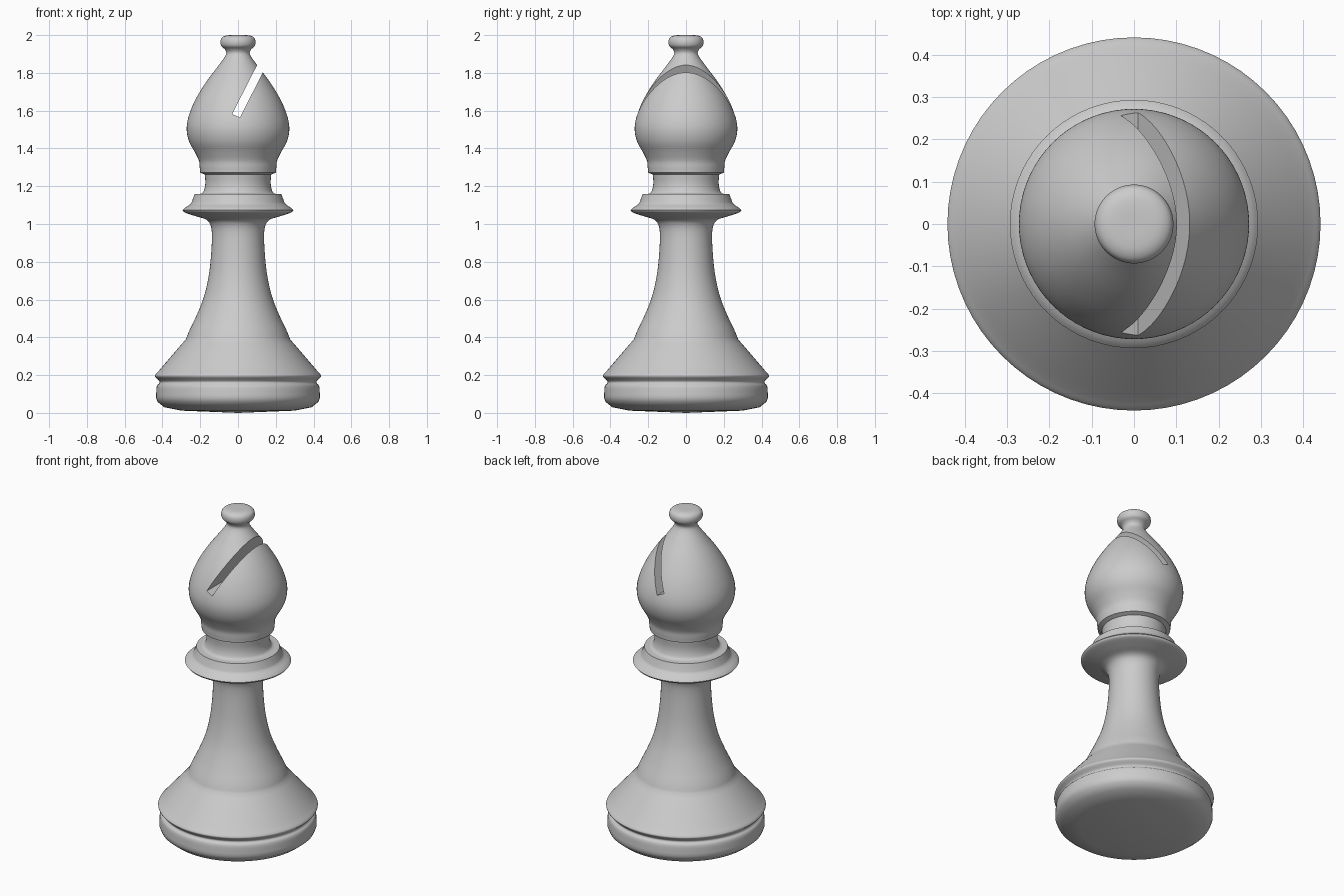
import bpy, bmesh, math
from mathutils import Vector

cube = bpy.data.objects.get("Cube")
if cube:
    bpy.data.objects.remove(cube)

SIDES = 72

# Profile sections as (radius, height); corners stay crisp where sections meet
foot = [(0, 0), (.3, .012), (.39, .03), (.425, .058), (.434, .08)]
plinth = [(.434, .08), (.43, .14), (.416, .158), (.418, .17), (.438, .19),
          (.438, .202), (.42, .222)]
skirt = [(.42, .222), (.345, .31), (.276, .39)]
stem = [(.276, .39), (.258, .435), (.222, .51), (.182, .61), (.156, .72),
        (.143, .83), (.138, .94), (.146, .995), (.17, 1.024), (.22, 1.04),
        (.28, 1.06), (.293, 1.073)]
collar = [(.293, 1.073), (.28, 1.086), (.252, 1.106), (.242, 1.125), (.23, 1.158)]
neck = [(.23, 1.158), (.192, 1.162), (.178, 1.185), (.173, 1.22), (.176, 1.262)]
head = [(.2, 1.272), (.203, 1.3), (.207, 1.335), (.228, 1.38), (.256, 1.43),
        (.27, 1.48), (.27, 1.53), (.255, 1.59), (.222, 1.665), (.17, 1.75),
        (.11, 1.83), (.073, 1.88), (.062, 1.905), (.07, 1.925), (.088, 1.942),
        (.093, 1.963), (.087, 1.984), (.068, 1.996), (.04, 2), (0, 2)]


def smooth_path(points, steps=4):
    """Catmull-Rom curve through the points, without the last one."""
    p = [Vector(q) for q in points]
    p = [2 * p[0] - p[1]] + p + [2 * p[-1] - p[-2]]
    out = []
    for a, b, c, d in zip(p, p[1:], p[2:], p[3:]):
        for i in range(steps):
            t = i / steps
            out.append(0.5 * (2 * b + (c - a) * t + (2 * a - 5 * b + 4 * c - d) * t**2
                              + (3 * b - a - 3 * c + d) * t**3))
    return out


def make_object(name, bm):
    mesh = bpy.data.meshes.new(name)
    bm.to_mesh(mesh)
    bm.free()
    obj = bpy.data.objects.new(name, mesh)
    bpy.context.collection.objects.link(obj)
    return obj


def lathe(name, path):
    bm = bmesh.new()
    rings = []
    for r, z in path:
        if r < 1e-4:
            rings.append([bm.verts.new((0, 0, z))] * SIDES)
        else:
            angles = [math.tau * i / SIDES for i in range(SIDES)]
            rings.append([bm.verts.new((r * math.cos(a), r * math.sin(a), z)) for a in angles])
    for low, high in zip(rings, rings[1:]):
        for i in range(SIDES):
            j = (i + 1) % SIDES
            bm.faces.new(dict.fromkeys((low[i], low[j], high[j], high[i])))
    bmesh.ops.recalc_face_normals(bm, faces=bm.faces)
    return make_object(name, bm)


# Turned body
path = [Vector(p) for p in foot[:-1]]
for section in (plinth, skirt, stem, collar, neck):
    path += smooth_path(section)
path.append(Vector(neck[-1]))
path += smooth_path(head) + [Vector(head[-1])]
body = lathe("bishop_body", path)

# Slanted slot through the head
bm = bmesh.new()
outline = [(-.031, 1.582), (.01, 1.564), (.21, 1.956), (.169, 1.974)]
face = bm.faces.new([bm.verts.new((x, -.5, z)) for x, z in outline])
side = bmesh.ops.extrude_face_region(bm, geom=[face])["geom"]
bmesh.ops.translate(bm, verts=[v for v in side if isinstance(v, bmesh.types.BMVert)], vec=(0, 1, 0))
bmesh.ops.recalc_face_normals(bm, faces=bm.faces)
cutter = make_object("slot_cutter", bm)
cutter.hide_render = True
cut = body.modifiers.new("slot", "BOOLEAN")
cut.operation, cut.solver, cut.object = "DIFFERENCE", "EXACT", cutter
bpy.context.view_layer.update()
mesh = bpy.data.meshes.new_from_object(body.evaluated_get(bpy.context.evaluated_depsgraph_get()))
body.modifiers.clear()
body.data = mesh
bpy.data.objects.remove(cutter)

# Smooth turned surfaces, faceted underside
for poly in mesh.polygons:
    poly.use_smooth = poly.center.z > .07
mesh.set_sharp_from_angle(angle=math.radians(35))

# Plain grey finish
grey = bpy.data.materials.new("light grey")
grey.use_nodes = True
color = (.6, .6, .6, 1)
grey.diffuse_color = color
grey.node_tree.nodes["Principled BSDF"].inputs["Base Color"].default_value = color
mesh.materials.clear()
mesh.materials.append(grey)
